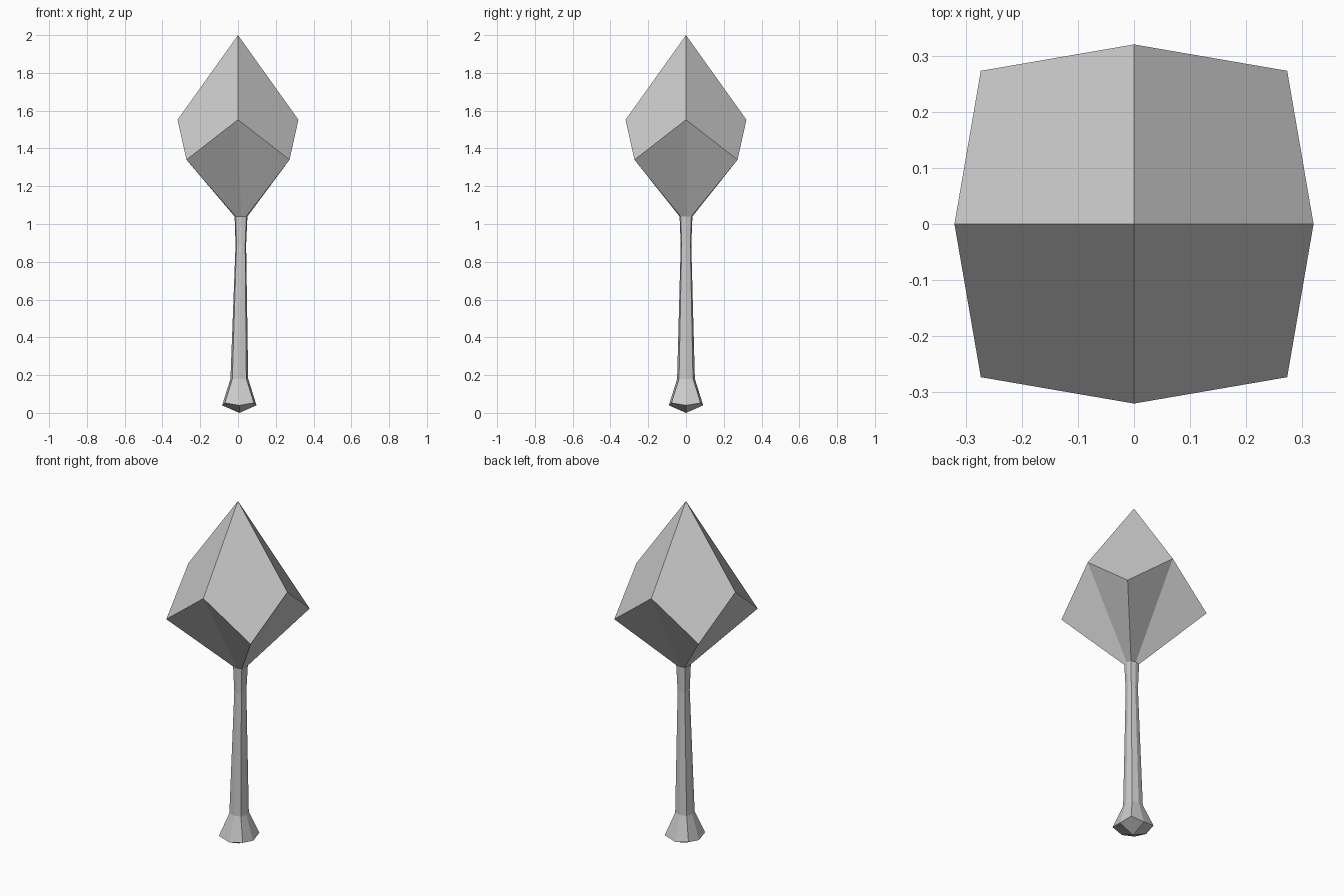
import bpy
from math import pi, cos, sin, sqrt

if "Cube" in bpy.data.objects:
    bpy.data.objects.remove(bpy.data.objects["Cube"])


def ring(axis, corner, z_axis, z_corner, cx=0.0):
    """Eight points: four on the axes, four on the diagonals."""
    pts = []
    for i in range(8):
        a = i * pi / 4
        r, z = (axis, z_axis) if i % 2 == 0 else (corner * sqrt(2), z_corner)
        pts.append((cx + r * cos(a), r * sin(a), z))
    return pts


def loft(name, rings, bottom_tip=None, top_tip=None):
    """Skin rings from bottom to top; a tip closes an end with four kites."""
    verts = [p for r in rings for p in r]
    faces = []
    for k in range(len(rings) - 1):
        for i in range(8):
            j = (i + 1) % 8
            a, b = k * 8, k * 8 + 8
            faces.append((a + i, a + j, b + j, b + i))
    last = (len(rings) - 1) * 8
    if top_tip:
        verts.append(top_tip)
        t = len(verts) - 1
        for i in range(0, 8, 2):
            faces.append((t, last + i, last + i + 1, last + (i + 2) % 8))
    if bottom_tip:
        verts.append(bottom_tip)
        t = len(verts) - 1
        for i in range(0, 8, 2):
            faces.append((t, (i + 2) % 8, i + 1, i))
    mesh = bpy.data.meshes.new(name)
    mesh.from_pydata(verts, [], faces)
    mesh.update()
    obj = bpy.data.objects.new(name, mesh)
    bpy.context.collection.objects.link(obj)
    return obj


# Rings shared by neighbouring parts
handle_base = ring(0.047, 0.037, 0.18, 0.18, 0.007)
handle_top = ring(0.034, 0.028, 1.04, 1.04, 0.016)

# Flared pommel with a shallow faceted point underneath
loft("pommel", [ring(0.091, 0.077, 0.04, 0.053, 0.007), handle_base],
     bottom_tip=(0.007, 0, 0))

# Slender tapering handle
loft("handle", [handle_base, ring(0.028, 0.023, 0.89, 0.89, 0.015), handle_top])

# Large crystal-shaped head
loft("head", [handle_top, ring(0.32, 0.273, 1.552, 1.34)], top_tip=(0, 0, 2))
